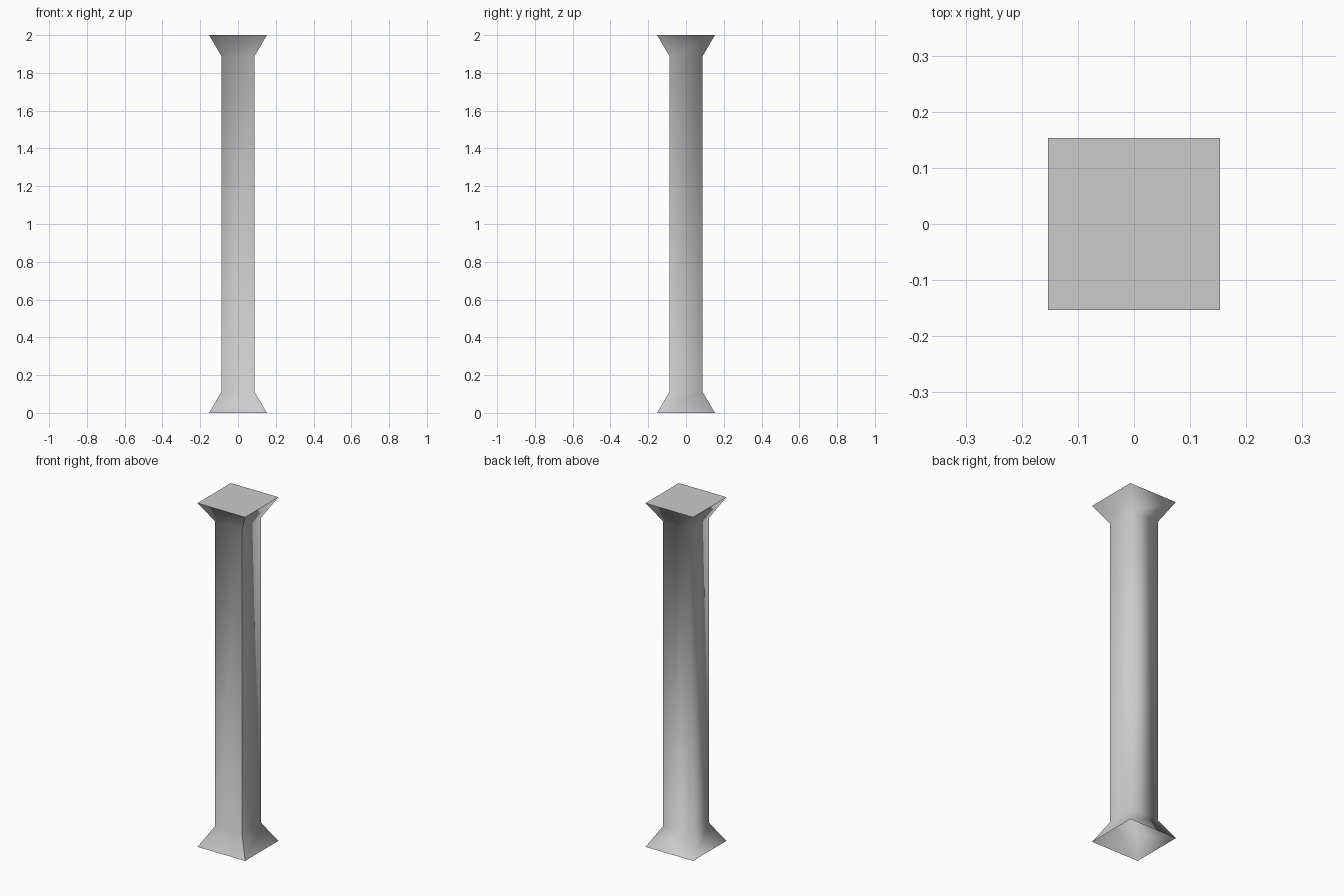
import bpy
import bmesh

if "Cube" in bpy.data.objects:
    bpy.data.objects.remove(bpy.data.objects["Cube"], do_unlink=True)

# One plain grey for the whole column
grey = bpy.data.materials.new("stone_grey")
grey.use_nodes = True
colour = (0.6, 0.6, 0.6, 1)
grey.diffuse_color = colour
grey.node_tree.nodes["Principled BSDF"].inputs["Base Color"].default_value = colour

FOOT, SHAFT = 0.153, 0.087
LOW, HIGH, TOP = 0.113, 1.887, 2.0
PROFILE = [(FOOT, 0), (SHAFT, LOW), (SHAFT, HIGH), (FOOT, TOP)]
CORNERS = [(1, -1), (1, 1), (-1, 1), (-1, -1)]

# Hollow square column: flared base open below, shaft, flared capital
bm = bmesh.new()
rings = [[bm.verts.new((x * r, y * r, z)) for x, y in CORNERS] for r, z in PROFILE]
for lower, upper in zip(rings, rings[1:]):
    for i in range(4):
        j = (i + 1) % 4
        bm.faces.new((lower[i], lower[j], upper[j], upper[i]))

# Flat slab face closing the top
bm.faces.new(rings[-1])
for face in bm.faces:
    face.smooth = True

# Crisp shaft corners, top rim and one front seam; flares stay soft
for edge in bm.edges:
    a, b = edge.verts
    rim = a.co.z == b.co.z and a.co.z > HIGH + 0.05
    corner = abs(a.co.z - b.co.z) > 1
    seam = all(v.co.x > 0 > v.co.y for v in edge.verts)
    edge.smooth = not (rim or corner or seam)

mesh = bpy.data.meshes.new("column")
bm.to_mesh(mesh)
bm.free()
mesh.materials.append(grey)
column = bpy.data.objects.new("column", mesh)
bpy.context.collection.objects.link(column)
